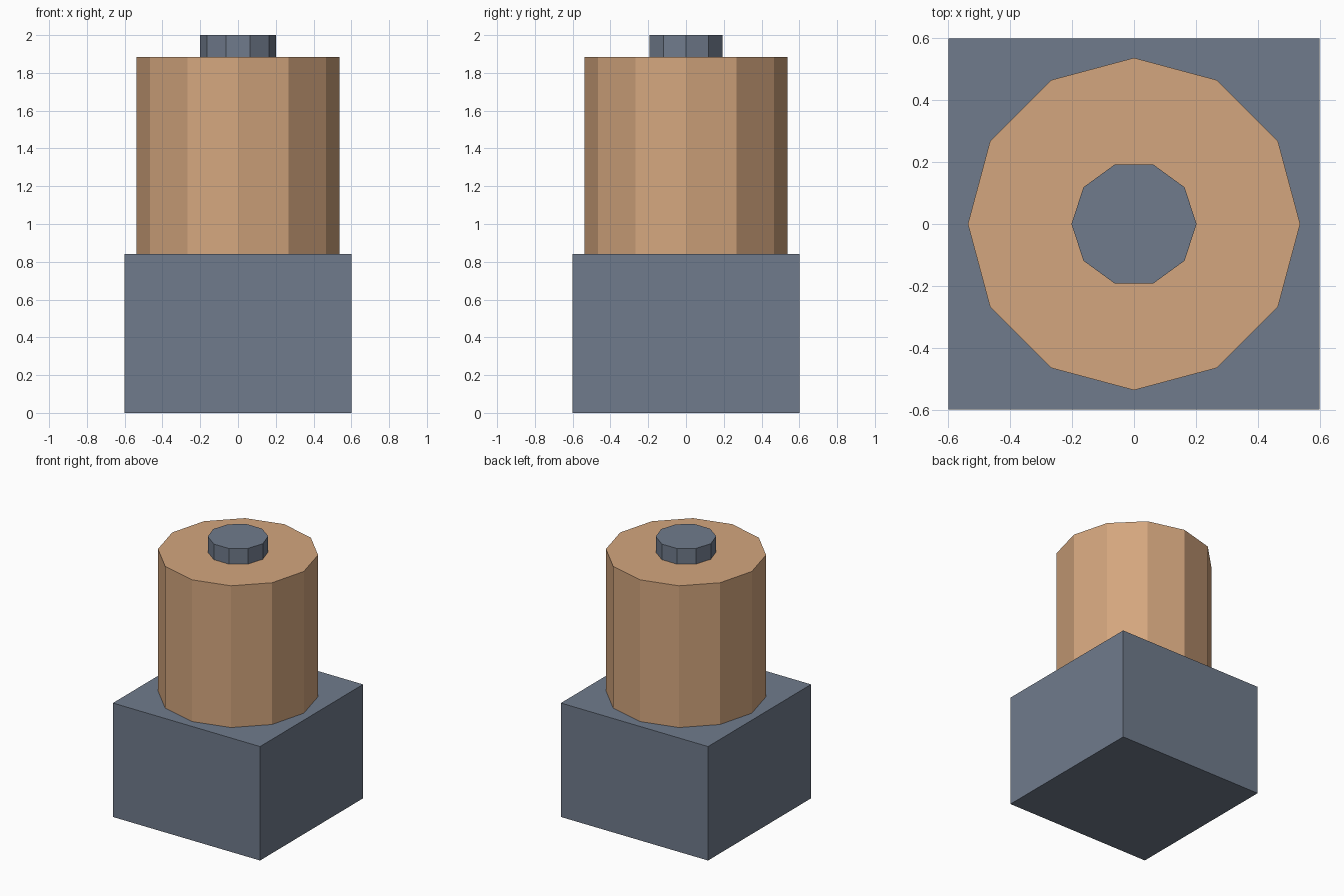
import bpy, bmesh, math

if "Cube" in bpy.data.objects:
    bpy.data.objects.remove(bpy.data.objects["Cube"])


def material(name, color):
    m = bpy.data.materials.new(name)
    m.diffuse_color = (*color, 1.0)
    m.use_nodes = True
    m.node_tree.nodes["Principled BSDF"].inputs["Base Color"].default_value = m.diffuse_color
    return m


slate = material("slate_grey", (0.162, 0.198, 0.262))
tan = material("copper_tan", (0.658, 0.381, 0.209))


def prism(name, sides, radius, z0, z1, mat, start=0.0):
    """Upright flat-faced prism with its first corner at angle start."""
    bm = bmesh.new()
    ring = []
    for i in range(sides):
        a = start + 2 * math.pi * i / sides
        ring.append(bm.verts.new((radius * math.cos(a), radius * math.sin(a), z0)))
    base = bm.faces.new(ring)
    top = bmesh.ops.extrude_face_region(bm, geom=[base])["geom"]
    for v in top:
        if isinstance(v, bmesh.types.BMVert):
            v.co.z = z1
    bmesh.ops.recalc_face_normals(bm, faces=bm.faces[:])
    mesh = bpy.data.meshes.new(name)
    bm.to_mesh(mesh)
    bm.free()
    mesh.materials.append(mat)
    obj = bpy.data.objects.new(name, mesh)
    bpy.context.collection.objects.link(obj)
    return obj


# Square base block
prism("base_block", 4, 0.6 * math.sqrt(2), 0.0, 0.84, slate, math.pi / 4)
# Twelve-sided body
prism("body_drum", 12, 0.537, 0.84, 1.885, tan)
# Ten-sided cap on top
prism("top_cap", 10, 0.202, 1.885, 2.0, slate)
